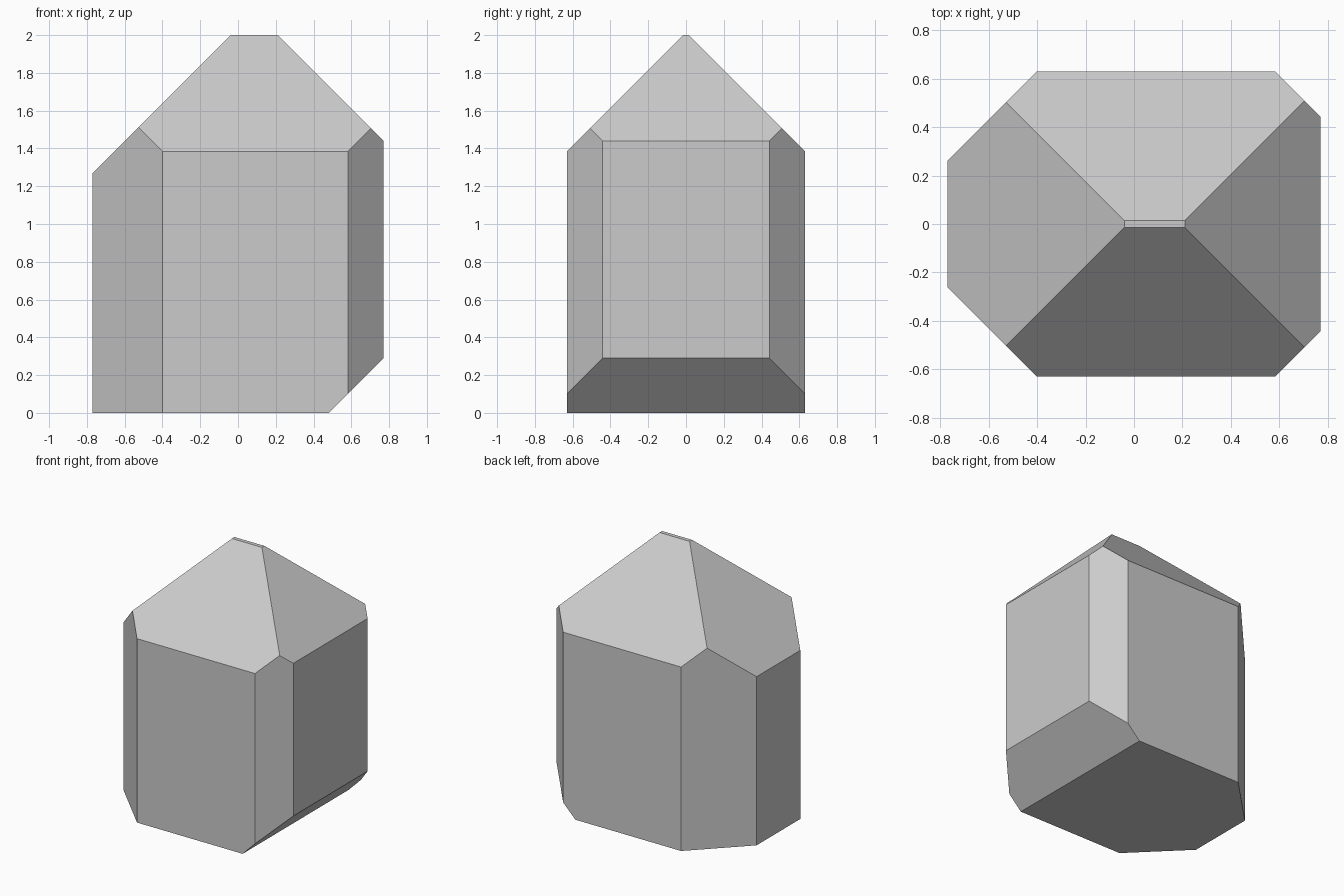
import bpy, bmesh
from mathutils import Vector

if "Cube" in bpy.data.objects:
    bpy.data.objects.remove(bpy.data.objects["Cube"])

# Block: full extents of the crystal
bm = bmesh.new()
bmesh.ops.create_cube(bm, size=1)
bmesh.ops.scale(bm, vec=(1.54, 1.26, 2), verts=bm.verts)
bmesh.ops.translate(bm, vec=(0, 0, 1), verts=bm.verts)


def cut(normal, d):
    """Slice off everything where normal . p > d and cap the opening."""
    n = Vector(normal)
    res = bmesh.ops.bisect_plane(
        bm, geom=bm.verts[:] + bm.edges[:] + bm.faces[:], dist=1e-5,
        plane_co=n * d / n.length_squared, plane_no=n, clear_outer=True)
    edges = [e for e in res["geom_cut"] if isinstance(e, bmesh.types.BMEdge)]
    bmesh.ops.contextual_create(bm, geom=edges)


for side in (-1, 1):
    cut((-1, side, 0), 1.03)     # wide left corner bevels
    cut((1, side, 0), 1.212)     # narrow right corner bevels
    cut((0, side, 1), 2.015)     # front and back roof slopes
cut((-1, 0, 1), 2.04)            # left roof slope
cut((1, 0, 1), 2.21)             # right roof slope
cut((1, 0, -1), 0.48)            # bottom right bevel

bmesh.ops.recalc_face_normals(bm, faces=bm.faces)
mesh = bpy.data.meshes.new("faceted_crystal")
bm.to_mesh(mesh)
bm.free()
obj = bpy.data.objects.new("faceted_crystal", mesh)
bpy.context.collection.objects.link(obj)
